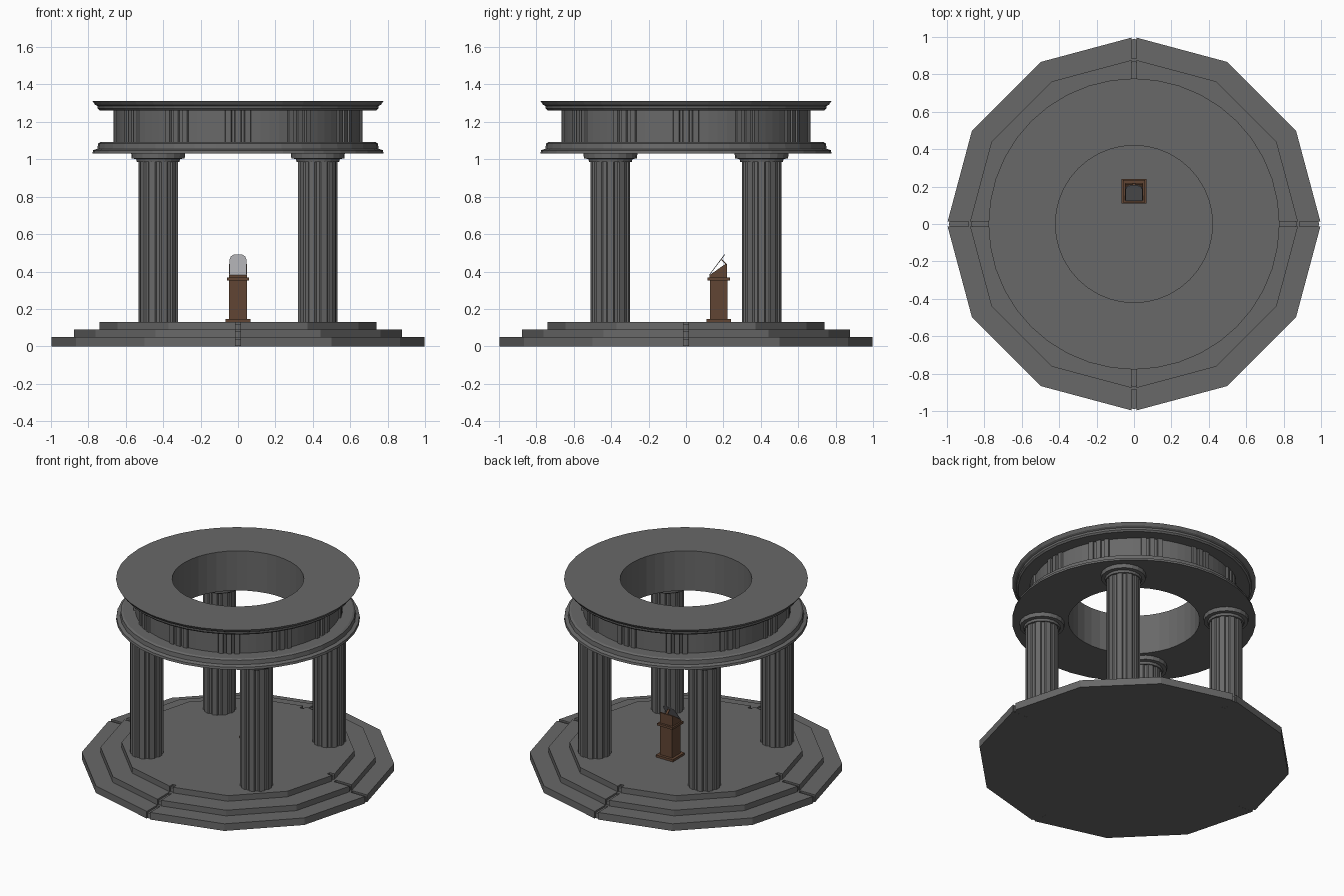
import bpy, bmesh, math
from mathutils import Vector
from math import pi, cos, sin, radians

if "Cube" in bpy.data.objects:
    bpy.data.objects.remove(bpy.data.objects["Cube"])


def material(name, col):
    m = bpy.data.materials.new(name)
    m.diffuse_color = col
    m.use_nodes = True
    m.node_tree.nodes["Principled BSDF"].inputs["Base Color"].default_value = m.diffuse_color
    return m


stone = material("dark_stone", (0.14, 0.14, 0.14, 1))
wood = material("wood", (0.12, 0.06, 0.034, 1))
glass = material("pale_glass", (0.38, 0.38, 0.4, 0.5))


def finish(bm, name, mat=stone):
    bmesh.ops.recalc_face_normals(bm, faces=bm.faces)
    me = bpy.data.meshes.new(name)
    bm.to_mesh(me)
    bm.free()
    ob = bpy.data.objects.new(name, me)
    bpy.context.collection.objects.link(ob)
    me.materials.append(mat)
    return ob


def extruded(name, pts, vec, mat=stone):
    # flat outline of 3D points pushed along vec
    bm = bmesh.new()
    f = bm.faces.new([bm.verts.new(p) for p in pts])
    r = bmesh.ops.extrude_face_region(bm, geom=[f])
    bmesh.ops.translate(bm, vec=vec,
                        verts=[v for v in r["geom"] if isinstance(v, bmesh.types.BMVert)])
    return finish(bm, name, mat)


def prism(name, pts, z0, z1, loc=(0, 0), mat=stone):
    return extruded(name, [(x + loc[0], y + loc[1], z0) for x, y in pts],
                    (0, 0, z1 - z0), mat)


def swept(name, sections):
    # closed ring of closed cross-sections
    bm = bmesh.new()
    rings = [[bm.verts.new(p) for p in s] for s in sections]
    m = len(rings[0])
    for i, a in enumerate(rings):
        b = rings[(i + 1) % len(rings)]
        for j in range(m):
            k = (j + 1) % m
            bm.faces.new((a[j], b[j], b[k], a[k]))
    return finish(bm, name)


def lathe(name, prof, n, loc=(0, 0)):
    return swept(name, [[(r * cos(2 * pi * i / n) + loc[0], r * sin(2 * pi * i / n) + loc[1], z)
                         for r, z in prof] for i in range(n)])


def box(name, half, z0, z1, y):
    return prism(name, [(-half, -half), (half, -half), (half, half), (-half, half)],
                 z0, z1, (0, y), wood)


def polar(items):
    return [(r * cos(radians(a)), r * sin(radians(a))) for r, a in items]


# Twelve-sided steps with a shallow groove at each quarter
tiers = [(1.0, 0.0, 0.05, 0.115), (0.88, 0.05, 0.09, 0.125), (0.745, 0.09, 0.13, 0.04)]
w = 0.013
for t, (R, z0, z1, deep) in enumerate(tiers):
    pts = []
    for k in range(12):
        d = Vector((cos(k * pi / 6), sin(k * pi / 6)))
        if k % 3:
            pts.append(tuple(d * R))
        else:
            s = Vector((-d.y, d.x))
            out = R - w * math.tan(pi / 12)
            for o, side in ((out, -w), (R - deep, -w), (R - deep, w), (out, w)):
                pts.append(tuple(d * o + s * side))
    prism(f"step_{t + 1}", pts, z0, z1)
    prism(f"step_core_{t + 1}", polar([(R - 0.01, 30 * k) for k in range(12)]),
          z0 + 0.0005, z1 - 0.012)

# Fluted columns with stepped round capitals
flutes = []
for k in range(10):
    a = 36 * k
    flutes += [(0.107, a - 9), (0.107, a + 9), (0.099, a + 13), (0.099, a + 23)]
for sx in (-1, 1):
    for sy in (-1, 1):
        p = (sx * 0.427, sy * 0.404)
        tag = ("left" if sx < 0 else "right") + ("_front" if sy < 0 else "_back")
        prism("column_" + tag, polar(flutes), 0.13, 0.99, p)
        lathe("capital_" + tag, [(0.03, 0.986), (0.114, 0.986), (0.118, 1.002), (0.142, 1.004),
                                 (0.144, 1.033), (0.03, 1.033)], 20, p)

# Ring beam with lower and upper mouldings
lathe("ring_beam", [(0.42, 1.032), (0.778, 1.032), (0.775, 1.048), (0.752, 1.056),
                    (0.748, 1.085), (0.735, 1.092), (0.64, 1.092), (0.64, 1.262),
                    (0.74, 1.262), (0.75, 1.272), (0.752, 1.285), (0.765, 1.292),
                    (0.778, 1.311), (0.42, 1.311)], 40)

# Frieze with twelve groups of three upright ribs
outline = []
for k in range(12):
    a = 30 * k
    for c in (-4.5, 0, 4.5):
        outline += [(0.655, a + c - 1.6), (0.667, a + c - 1.3),
                    (0.667, a + c + 1.3), (0.655, a + c + 1.6)]
    outline += [(0.655, a + 10.5), (0.655, a + 15), (0.655, a + 19.5)]
sections = []
for r, a in outline:
    d = Vector((cos(radians(a)), sin(radians(a)), 0))
    sections.append([d * q + Vector((0, 0, z))
                     for q, z in ((0.6, 1.09), (r, 1.09), (r, 1.264), (0.6, 1.264))])
swept("frieze", sections)

# Lectern pedestal
Y = 0.175
box("pedestal_foot", 0.066, 0.13, 0.146, Y)
box("pedestal_body", 0.047, 0.146, 0.352, Y)
box("pedestal_cap", 0.06, 0.352, 0.368, Y)

# Sloping desk wedge
side = [(0.125, 0.368), (0.22, 0.368), (0.22, 0.44), (0.21, 0.44), (0.125, 0.38)]
extruded("desk_wedge", [(-0.049, y, z) for y, z in side], (0.098, 0, 0), wood)

# Tilted pale plate with clipped corners, and its strut
slope = Vector((0, 0.083, 0.11)).normalized()
normal = Vector((0, -slope.z, slope.y))
plate = [(-0.045, 0), (0.045, 0), (0.045, 0.102), (0.038, 0.124), (0.02, 0.137),
         (-0.02, 0.137), (-0.038, 0.124), (-0.045, 0.102)]
extruded("tilted_plate", [Vector((x, 0.126, 0.38)) + slope * h for x, h in plate],
         normal * 0.004, glass)
extruded("plate_strut", [(-0.008, 0.213, 0.438), (0.008, 0.213, 0.438),
                         (0.008, 0.188, 0.461), (-0.008, 0.188, 0.461)],
         (0, 0.004, 0.004), wood)
